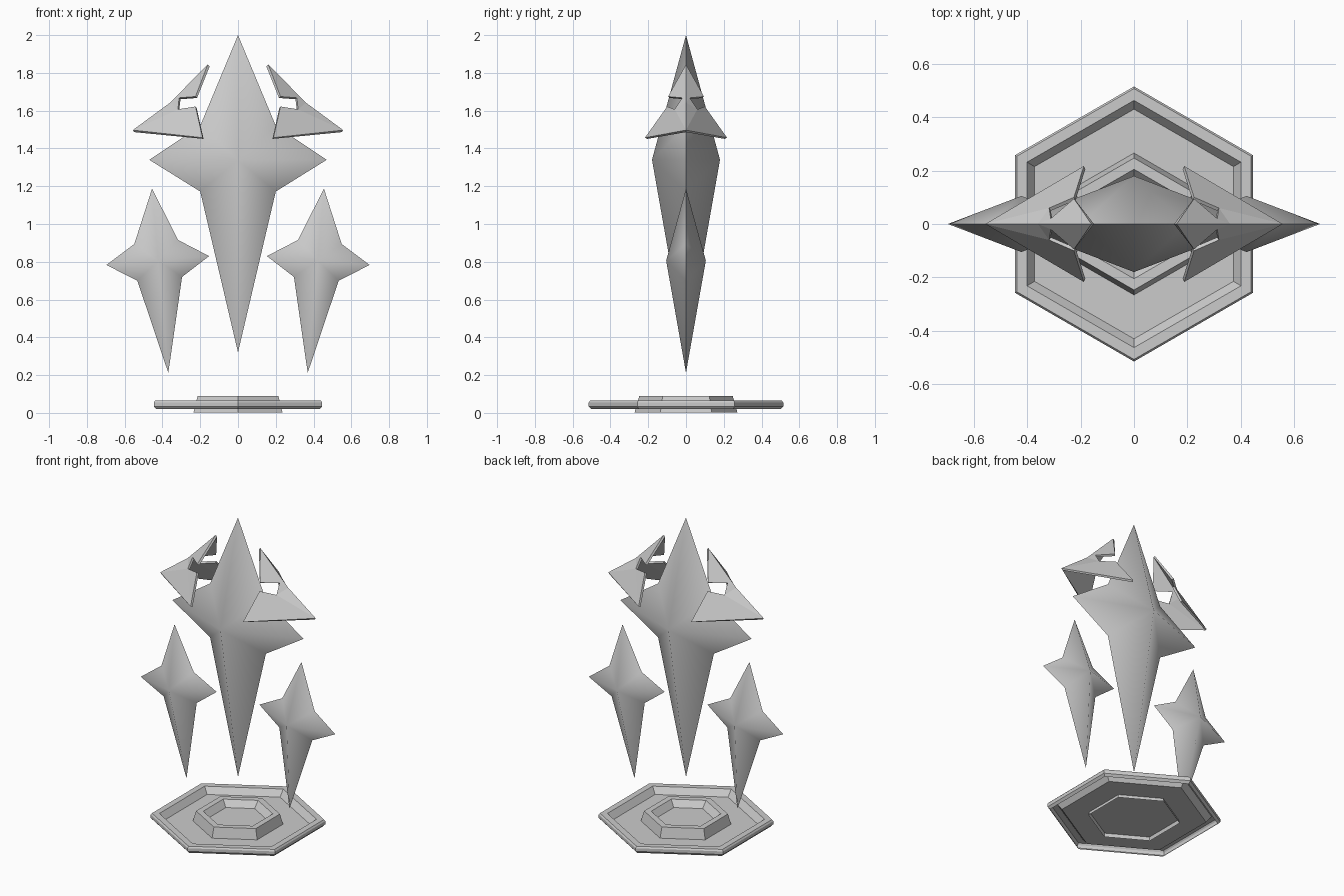
import bpy, bmesh, math

cube = bpy.data.objects.get("Cube")
if cube:
    bpy.data.objects.remove(cube, do_unlink=True)

# Single plain stone colour
stone = bpy.data.materials.new("pale_grey")
stone.use_nodes = True
stone.diffuse_color = (0.6, 0.6, 0.6, 1)
stone.node_tree.nodes["Principled BSDF"].inputs["Base Color"].default_value = (0.6, 0.6, 0.6, 1)


def add_object(name, bm):
    mesh = bpy.data.meshes.new(name)
    bm.to_mesh(mesh)
    bm.free()
    mesh.materials.append(stone)
    obj = bpy.data.objects.new(name, mesh)
    bpy.context.collection.objects.link(obj)
    return obj


def star_crystal(name, outline, centre, depth, side=1):
    """Flat star outline on y = 0, fanned to a peak in front and behind."""
    bm = bmesh.new()
    rim = [bm.verts.new((side * x, 0, z)) for x, z in outline]
    for y in (-depth, depth):
        peak = bm.verts.new((side * centre[0], y, centre[1]))
        for i, v in enumerate(rim):
            bm.faces.new((v, rim[(i + 1) % len(rim)], peak))
    bmesh.ops.recalc_face_normals(bm, faces=bm.faces)
    for f in bm.faces:
        f.smooth = True
    for e in bm.edges:   # crisp knife edge, soft faces
        e.smooth = not all(v in rim for v in e.verts)
    return add_object(name, bm)


def hex_sheet(name, profile):
    """Six-sided sheet swept from (radius, height) points, closed at the middle."""
    bm = bmesh.new()
    rings = []
    for r, z in profile:
        rings.append([bm.verts.new((r * math.sin(k * math.pi / 3), r * math.cos(k * math.pi / 3), z))
                      for k in range(6)])
    for a, b in zip(rings, rings[1:]):
        for k in range(6):
            n = (k + 1) % 6
            bm.faces.new((a[n], a[k], b[k], b[n]))
    bm.faces.new(rings[-1][::-1])
    return add_object(name, bm)


def shell_shard(name, side):
    """Notched thin shell, symmetric front to back, with a ridge on y = 0."""
    pts = {
        "top": (0.16, 0, 1.845), "ridge": (0.36, 0, 1.642), "outer": (0.557, 0, 1.497),
        "notch_up": (0.312, 0.02, 1.668), "notch_low": (0.318, 0.06, 1.607),
        "tooth": (0.225, 0.095, 1.675), "hook": (0.225, 0.1, 1.622), "tip": (0.188, 0.217, 1.457),
    }
    faces = [("top", "ridge", "notch_up", "tooth"), ("ridge", "notch_low", "notch_up"),
             ("ridge", "outer", "notch_low"), ("outer", "tip", "notch_low"),
             ("tip", "hook", "notch_low")]
    bm = bmesh.new()
    middle = {k: bm.verts.new((side * x, 0, z)) for k, (x, y, z) in pts.items() if y == 0}
    for s in (1, -1):
        verts = {k: middle.get(k) or bm.verts.new((side * x, s * y, z))
                 for k, (x, y, z) in pts.items()}
        for f in faces:
            loop = [verts[k] for k in f]
            bm.faces.new(loop if s * side > 0 else loop[::-1])
    obj = add_object(name, bm)
    solid = obj.modifiers.new("thickness", 'SOLIDIFY')
    solid.thickness = 0.014
    solid.offset = -1
    return obj


# Hexagonal base: raised rim with a sunken floor, open underneath
hex_sheet("base_plate", [(0.5, 0.02), (0.515, 0.035), (0.515, 0.055), (0.507, 0.065),
                         (0.463, 0.065), (0.43, 0.025)])
hex_sheet("base_inner_ring", [(0.272, 0.003), (0.247, 0.09), (0.205, 0.09), (0.17, 0.05)])

# Large central crystal
star_crystal("central_crystal",
             [(0, 2), (0.2, 1.52), (0.47, 1.34), (0.2, 1.172),
              (0, 0.32), (-0.2, 1.172), (-0.47, 1.34), (-0.2, 1.52)],
             (0, 1.34), 0.18)

# Small tilted crystals and floating shell shards on both sides
small_star = [(0.455, 1.187), (0.549, 0.894), (0.697, 0.783), (0.533, 0.7),
              (0.369, 0.212), (0.296, 0.72), (0.153, 0.83), (0.317, 0.915)]
for label, side in (("left", 1), ("right", -1)):
    star_crystal(label + "_small_crystal", small_star, (0.422, 0.806), 0.105, side)
    shell_shard(label + "_shell_shard", side)
